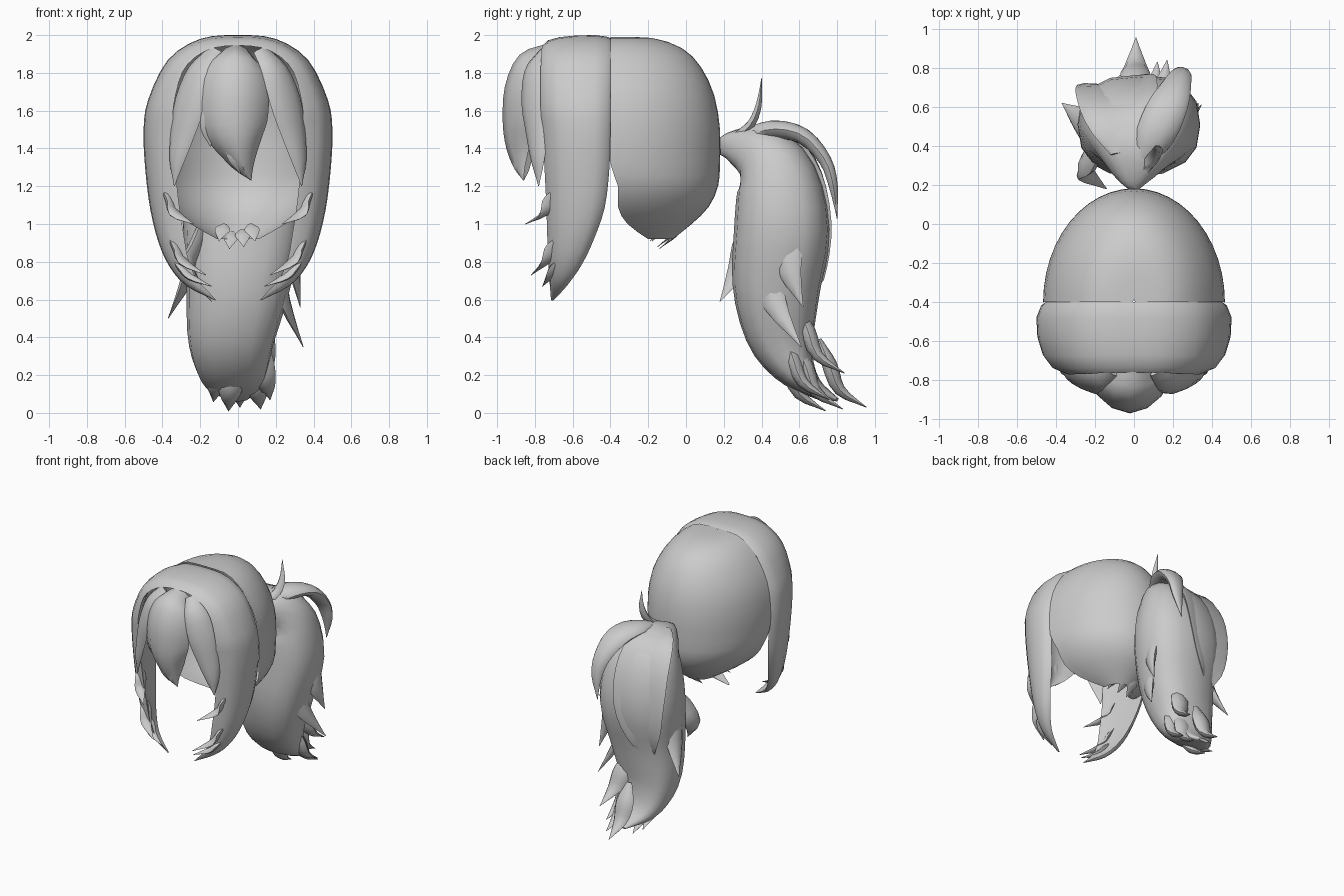
import bpy, math
from mathutils import Vector

SMOOTH = math.radians(55)


def make(name, verts, faces, mirror=False):
    me = bpy.data.meshes.new(name)
    me.from_pydata([tuple(v) for v in verts], [], faces)
    me.update()
    me.shade_smooth()
    me.set_sharp_from_angle(angle=SMOOTH)
    ob = bpy.data.objects.new(name, me)
    bpy.context.collection.objects.link(ob)
    if mirror:
        ob.modifiers.new("mirror", 'MIRROR').use_mirror_merge = False
    return ob


def spline(rows, sub=3):
    """Catmull-Rom through rows of any length."""
    rows = [Vector(r) for r in rows]
    out = []
    for i in range(len(rows) - 1):
        p1, p2 = rows[i], rows[i + 1]
        p0 = rows[i - 1] if i else p1 * 2 - p2
        p3 = rows[i + 2] if i + 2 < len(rows) else p2 * 2 - p1
        for k in range(sub):
            t = k / sub
            out.append((p1 * 2 + (p2 - p0) * t + (p0 * 2 - p1 * 5 + p2 * 4 - p3) * t * t
                        + (p1 * 3 - p0 - p2 * 3 + p3) * t ** 3) * 0.5)
    return out + [rows[-1]]


def grid(rows, cols, closed):
    c = cols if closed else cols - 1
    return [(i * cols + j, i * cols + (j + 1) % cols,
             (i + 1) * cols + (j + 1) % cols, (i + 1) * cols + j)
            for i in range(rows - 1) for j in range(c)]


def lock(name, pts, side=(1, 0, 0), bow=0.0, n=10, mirror=False, power=1.0):
    """Strand lofted along rows of (x, y, z, half width, half thickness)."""
    rows = spline(pts)
    P = [Vector(r[:3]) for r in rows]
    verts = []
    for i, r in enumerate(rows):
        T = (P[min(i + 1, len(P) - 1)] - P[max(i - 1, 0)]).normalized()
        W = Vector(side)
        W = (W - T * W.dot(T)).normalized()
        N = T.cross(W)
        w, h = max(r[3], 0.002), max(r[4], 0.002)
        for k in range(n):
            a = 2 * math.pi * k / n
            c, s = (math.copysign(abs(f(a)) ** power, f(a)) for f in (math.cos, math.sin))
            verts.append(P[i] + W * (w * c) + N * (h * s - bow * c * c * min(1, w / 0.1)))
    faces = grid(len(P), n, True)
    faces += [tuple(reversed(range(n))), tuple(range(len(verts) - n, len(verts)))]
    return make(name, verts, faces, mirror)


def tip(name, a, b, c, w, h, side=(1, 0, 0), mirror=False):
    """Curved spike growing out of a, widest before b, ending at point c."""
    m = Vector(a).lerp(Vector(b), .5)
    return lock(name, [(*a, w * .3, h * .3), (*m, w, h), (*b, w * .75, h * .75), (*c, 0, 0)],
                side, n=8, mirror=mirror)


# Cap over the back of the head: rows of z, half width, front y, back y
levels = spline([
    (1.99, .005, -.4, -.39), (1.985, .16, -.4, -.18), (1.93, .27, -.4, -.02),
    (1.83, .36, -.4, .08), (1.68, .435, -.4, .15), (1.5, .465, -.4, .18),
    (1.32, .46, -.4, .18), (1.2, .43, -.36, .17), (1.09, .36, -.36, .12),
    (1.0, .25, -.31, .03), (.92, .11, -.2, -.07)], 2)
N = 25
verts = []
for z, w, f, b in levels:
    for k in range(N):
        a = math.pi * (k / (N - 1) - .5)
        verts.append((w * math.sin(a), f + (b - f) * math.cos(a), z))
make("back_cap", verts, grid(len(levels), N, False))

# Ragged nape points
for i, (x, y, z) in enumerate([(-.1, -.18, .91), (-.045, -.14, .87), (.03, -.15, .88), (.09, -.19, .91)]):
    tip(f"nape_tip_{i}", (x * .7, y + .11, z + .09), (x * .9, y + .05, z + .04), (x, y, z), .04, .008)

# Arched front band with long side locks: rows of x, z, rear y, front y, depth
half = [(0, 2.0, -.4, -.76, .055), (.2, 1.98, -.4, -.765, .07), (.37, 1.87, -.4, -.77, .10),
        (.475, 1.66, -.4, -.77, .14), (.5, 1.5, -.4, -.76, .16), (.492, 1.3, -.405, -.75, .16),
        (.465, 1.08, -.43, -.74, .155), (.42, .9, -.49, -.735, .14), (.36, .77, -.55, -.73, .11),
        (.27, .67, -.62, -.725, .07), (.12, .595, -.70, -.715, .006)]
rows = spline([(-r[0], *r[1:]) for r in half[:0:-1]] + half)
# Section: (fraction front to rear, fraction of inward depth)
section = [(1, .3), (.95, .15), (.78, 0), (.5, .03), (.25, .2), (.08, .5), (0, 1),
           (.15, .85), (.45, .5), (.8, .4)]
verts = []
for i, (x, z, r, f, d) in enumerate(rows):
    a, b = rows[max(i - 1, 0)], rows[min(i + 1, len(rows) - 1)]
    t = Vector((b[0] - a[0], b[1] - a[1])).normalized()
    for u, v in section:
        verts.append((x + t.y * d * v, f + (r - f) * u, z - t.x * d * v))
S = len(section)
make("front_band", verts, grid(len(rows), S, True)
     + [tuple(reversed(range(S))), tuple(range(len(verts) - S, len(verts)))])

# Loose tips on the side locks
tip("side_tip_upper", (.39, -.66, 1.2), (.335, -.75, 1.055), (.235, -.85, 1.0), .05, .02, (0, 1, .6), True)
tip("side_tip_lower", (.36, -.65, .95), (.29, -.74, .8), (.17, -.82, .73), .05, .02, (0, 1, .6), True)
tip("side_tip_end", (.34, -.66, .82), (.25, -.72, .72), (.14, -.76, .67), .04, .02, (0, 1, .6), True)

# Centre fringe
lock("centre_fringe", [
    (-.01, -.73, 1.935, .11, .02), (-.02, -.86, 1.875, .165, .03), (-.02, -.925, 1.72, .185, .035),
    (-.02, -.935, 1.53, .175, .035), (0, -.92, 1.4, .125, .03), (.03, -.89, 1.3, .065, .02),
    (.07, -.86, 1.23, 0, 0)], bow=.09, n=12)
tip("fringe_tip_left", (-.12, -.88, 1.68), (-.16, -.86, 1.5), (-.145, -.85, 1.41), .05, .02)
tip("fringe_tip_mid", (-.02, -.91, 1.5), (-.005, -.9, 1.34), (.01, -.88, 1.27), .06, .02)

# Side fringe strands, tucked against the band
lock("side_fringe", [
    (.13, -.74, 1.92, .06, .02), (.205, -.80, 1.82, .095, .025), (.265, -.81, 1.65, .11, .025),
    (.305, -.80, 1.48, .085, .02), (.33, -.79, 1.33, .05, .015), (.337, -.78, 1.2, 0, 0)],
    side=(.75, .65, 0), bow=.02, mirror=True)

# Ponytail body, slightly boxy in section
lock("ponytail", [
    (0, .18, 1.41, .03, .045), (0, .25, 1.41, .11, .09), (.01, .38, 1.37, .22, .165),
    (.02, .48, 1.24, .285, .22), (.025, .51, .98, .315, .255), (0, .48, .68, .275, .235),
    (-.035, .50, .42, .235, .185), (-.03, .57, .25, .195, .12), (-.01, .67, .14, .14, .055),
    (.01, .80, .07, .04, .01)], n=16, power=.8)

# Ponytail end points
ends = [(-.05, .74, .01), (.01, .955, .03), (.12, .83, .02), (.17, .84, .21), (-.13, .73, .06), (.17, .76, .07)]
for i, (x, y, z) in enumerate(ends):
    tip(f"tail_tip_{i}", (x * .4, y - .25, z + .36), (x * .85, y - .14, z + .09), (x, y, z), .075, .04)

# Loose strands around the ponytail
lock("tail_spike", [(.05, .27, 1.46, .03, .03), (.10, .345, 1.53, .035, .025),
                    (.12, .385, 1.63, .025, .018), (.11, .40, 1.77, 0, 0)], n=6)
lock("tail_top_strand", [(.03, .30, 1.45, .05, .05), (.11, .46, 1.50, .10, .05), (.18, .62, 1.465, .10, .045),
                         (.225, .735, 1.34, .07, .035), (.24, .78, 1.2, .045, .025), (.22, .80, 1.03, 0, 0)])
lock("tail_rear_sheet", [(-.04, .36, 1.46, .08, .05), (-.07, .52, 1.41, .18, .06), (-.08, .63, 1.25, .21, .05),
                         (-.09, .68, 1.02, .2, .04), (-.12, .67, .8, .14, .04), (-.15, .63, .58, 0, 0)],
     side=(1, .15, 0), bow=.06)
strands = [((.16, .40, .95), (.25, .47, .58), (.345, .61, .35)),
           ((-.18, .46, 1.0), (-.28, .54, .68), (-.37, .62, .5)),
           ((-.16, .40, 1.05), (-.26, .28, .76), (-.14, .18, .59)),
           ((.22, .52, 1.1), (.30, .55, .75), (.33, .62, .56))]
for i, s in enumerate(strands):
    tip(f"tail_side_strand_{i}", *s, .085, .035, (.3, 1, 0))
